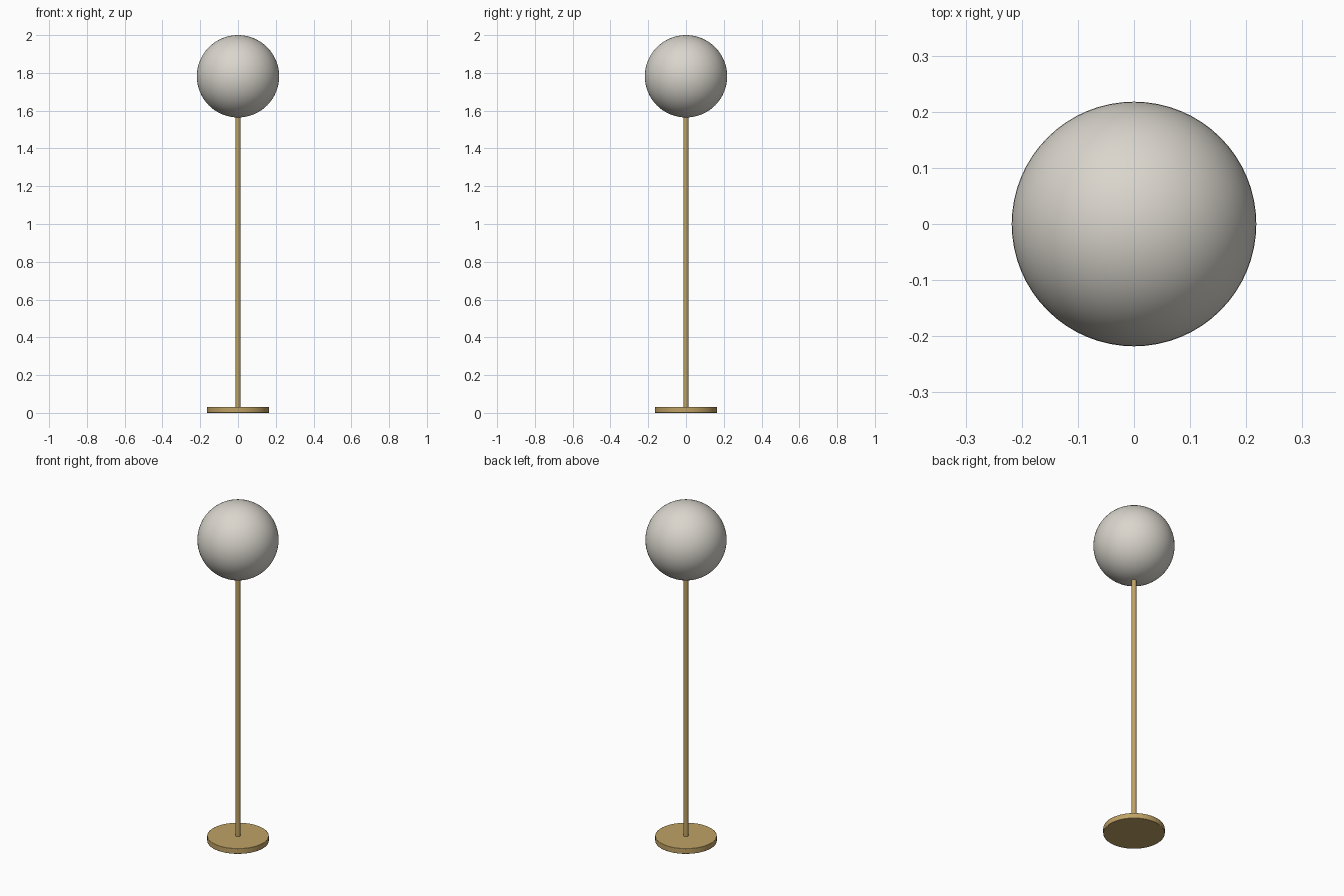
import bpy

cube = bpy.data.objects.get("Cube")
if cube:
    bpy.data.objects.remove(cube, do_unlink=True)


def make_material(name, colour):
    mat = bpy.data.materials.new(name)
    mat.use_nodes = True
    mat.diffuse_color = colour
    mat.node_tree.nodes["Principled BSDF"].inputs["Base Color"].default_value = colour
    return mat


def finish(name, mat):
    obj = bpy.context.object
    obj.name = name
    obj.data.materials.append(mat)
    bpy.ops.object.shade_smooth_by_angle()
    return obj


def cylinder(name, radius, bottom, top, mat):
    bpy.ops.mesh.primitive_cylinder_add(
        vertices=64, radius=radius, depth=top - bottom,
        location=(0, 0, (bottom + top) / 2))
    return finish(name, mat)


brass = make_material("brushed brass", (0.52, 0.36, 0.13, 1))
glass = make_material("warm white glass", (0.70, 0.67, 0.61, 1))

RADIUS = 0.218

# Round foot with a slightly softened rim
base = cylinder("base", 0.165, 0, 0.032, brass)
bevel = base.modifiers.new("soft rim", "BEVEL")
bevel.width = 0.002
bevel.segments = 2

# Slim stem reaching just inside the globe
cylinder("pole", 0.0135, 0.03, 2 - 2 * RADIUS + 0.01, brass)

# Globe shade
bpy.ops.mesh.primitive_uv_sphere_add(
    segments=64, ring_count=32, radius=RADIUS, location=(0, 0, 2 - RADIUS))
finish("globe_shade", glass)
